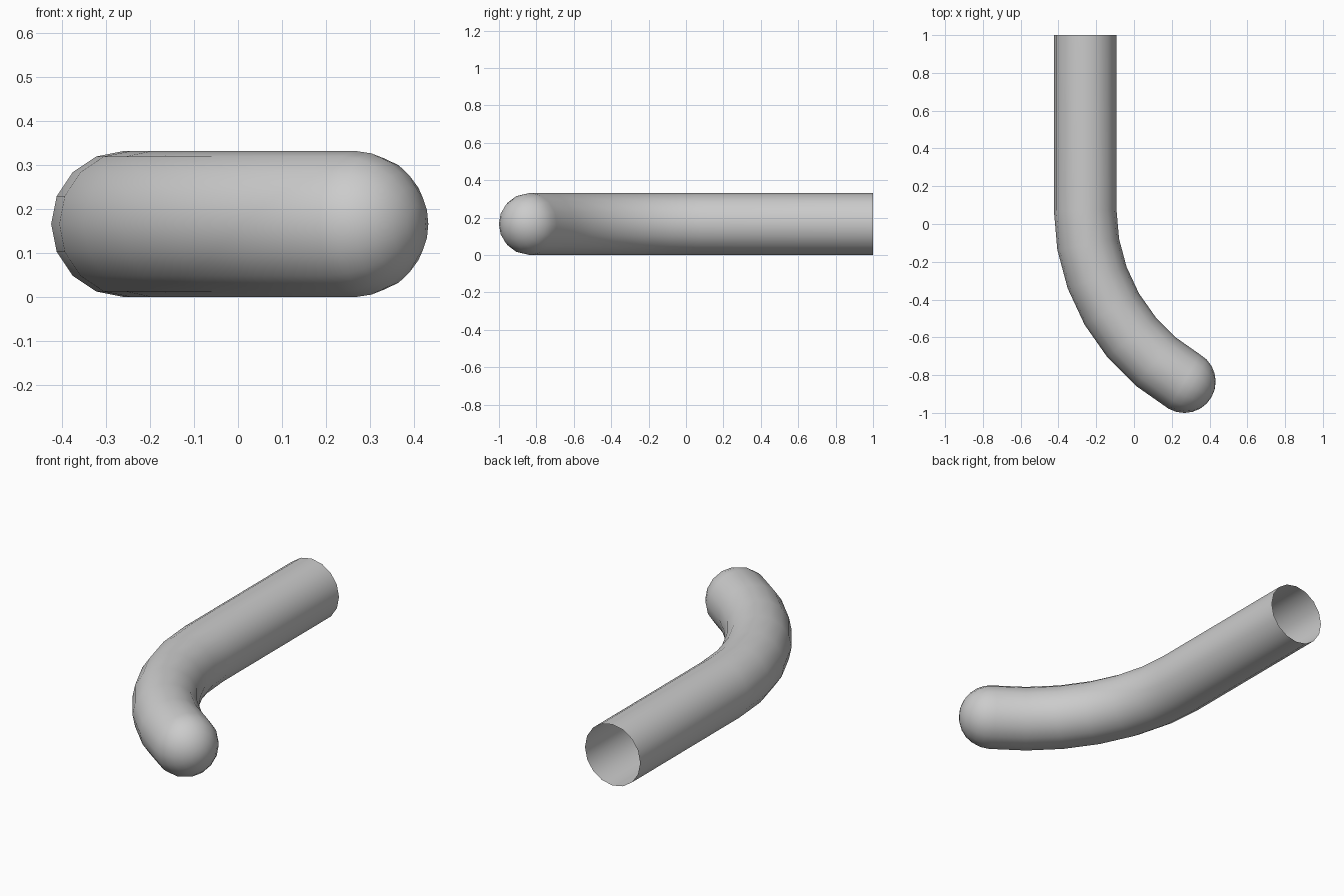
import bpy, bmesh
from math import sin, cos, pi, radians
from mathutils import Vector

if "Cube" in bpy.data.objects:
    bpy.data.objects.remove(bpy.data.objects["Cube"])

SIDES, R = 16, 0.166          # tube sides and radius
BEND, ARC_R, STEPS = radians(60), 1.05, 6
CAP_STEPS = 6
X0, Y0 = -0.2585, 0.075       # where the straight run meets the bend

bm = bmesh.new()


def ring(center, angle, radius):
    """Circle of vertices square to a path heading turned by angle from -y."""
    across = Vector((cos(angle), sin(angle), 0))
    return [bm.verts.new(center + radius * (across * cos(a) + Vector((0, 0, sin(a)))))
            for a in (2 * pi * i / SIDES for i in range(SIDES))]


# straight run with open back end, then the circular bend
rings = [ring(Vector((X0, 1, R)), 0, R)]
for i in range(STEPS + 1):
    t = BEND * i / STEPS
    end = Vector((X0 + ARC_R * (1 - cos(t)), Y0 - ARC_R * sin(t), R))
    rings.append(ring(end, t, R))

# rounded front end
heading = Vector((sin(BEND), -cos(BEND), 0))
for i in range(1, CAP_STEPS):
    p = pi / 2 * i / CAP_STEPS
    rings.append(ring(end + heading * R * sin(p), BEND, R * cos(p)))
tip = bm.verts.new(end + heading * R)

for a, b in zip(rings, rings[1:]):
    for i in range(SIDES):
        j = (i + 1) % SIDES
        bm.faces.new((a[i], a[j], b[j], b[i]))
for i in range(SIDES):
    bm.faces.new((rings[-1][i], rings[-1][(i + 1) % SIDES], tip))

bmesh.ops.recalc_face_normals(bm, faces=bm.faces)
for f in bm.faces:
    f.smooth = True

mesh = bpy.data.meshes.new("bent_tube")
bm.to_mesh(mesh)
bm.free()
tube = bpy.data.objects.new("bent_tube", mesh)
bpy.context.collection.objects.link(tube)
